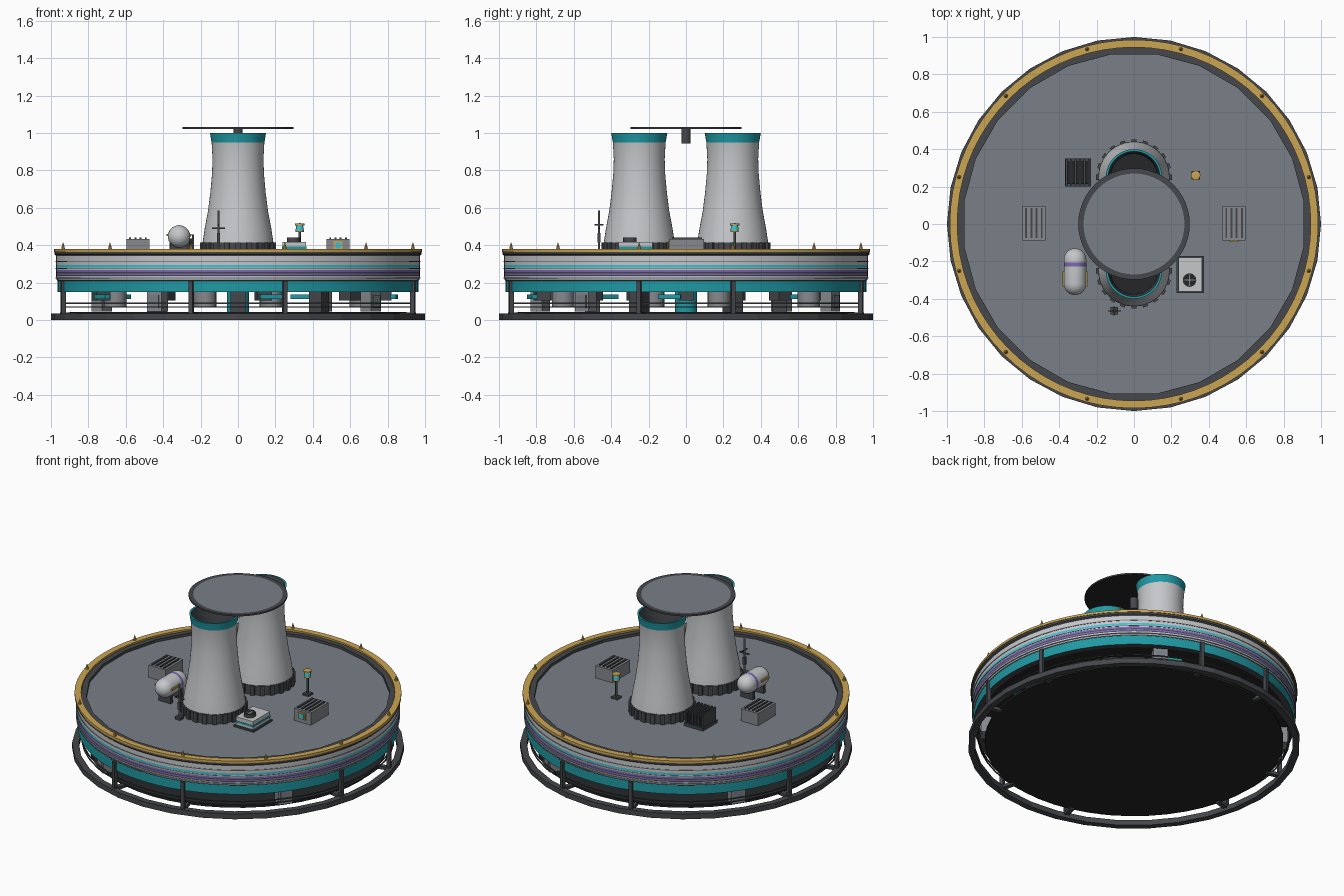
import bpy, bmesh, math
from math import sin, cos, pi, radians
from mathutils import Matrix, Vector

if "Cube" in bpy.data.objects:
    bpy.data.objects.remove(bpy.data.objects["Cube"], do_unlink=True)


def material(name, r, g, b):
    m = bpy.data.materials.new(name)
    m.use_nodes = True
    m.diffuse_color = (r, g, b, 1)
    m.node_tree.nodes["Principled BSDF"].inputs["Base Color"].default_value = (r, g, b, 1)
    return m


LIGHT = material("light grey", .56, .57, .59)
MID = material("mid grey", .24, .25, .27)
DECK = material("deck grey", .19, .215, .245)
DARK = material("dark grey", .06, .063, .07)
BLACK = material("black", .018, .019, .021)
TEAL = material("teal", .014, .32, .37)
CYAN = material("cyan", .04, .55, .68)
PURPLE = material("purple", .2, .14, .45)
YELLOW = material("yellow", .6, .38, .085)


def finish(name, bm, mats, smooth=False):
    bmesh.ops.recalc_face_normals(bm, faces=bm.faces[:])
    mesh = bpy.data.meshes.new(name)
    bm.to_mesh(mesh)
    bm.free()
    for m in mats:
        mesh.materials.append(m)
    ob = bpy.data.objects.new(name, mesh)
    bpy.context.collection.objects.link(ob)
    if smooth:
        bpy.ops.object.select_all(action='DESELECT')
        ob.select_set(True)
        bpy.context.view_layer.objects.active = ob
        bpy.ops.object.shade_smooth_by_angle(angle=radians(32))
    return ob


def lathe(name, profile, segs=64, at=(0, 0), turn=0, smooth=True, loop=True):
    """Spin (radius, z, material) points; each material covers the band after its point."""
    bm = bmesh.new()
    mats = list(dict.fromkeys(p[2] for p in profile))
    rings = []
    for r, z, _ in profile:
        if r == 0:
            rings.append([bm.verts.new((at[0], at[1], z))] * segs)
        else:
            rings.append([bm.verts.new((at[0] + r * cos(turn + 2 * pi * i / segs),
                                        at[1] + r * sin(turn + 2 * pi * i / segs), z))
                          for i in range(segs)])
    for k in range(len(profile) if loop else len(profile) - 1):
        a, b = rings[k], rings[(k + 1) % len(rings)]
        for i in range(segs):
            j = (i + 1) % segs
            corners = list(dict.fromkeys([a[i], a[j], b[j], b[i]]))
            if len(corners) > 2:
                bm.faces.new(corners).material_index = mats.index(profile[k][2])
    return finish(name, bm, mats, smooth)


def ring(name, r0, r1, z0, z1, mat, segs=64, **kw):
    return lathe(name, [(r0, z0, mat), (r1, z0, mat), (r1, z1, mat), (r0, z1, mat)], segs, **kw)


def disc(name, r, z0, z1, mat, segs=24, **kw):
    return lathe(name, [(0, z0, mat), (r, z0, mat), (r, z1, mat), (0, z1, mat)], segs,
                 loop=False, **kw)


def boxes(name, items, mat):
    """Items are (centre, size, turn about z)."""
    bm = bmesh.new()
    for c, s, a in items:
        bmesh.ops.create_cube(bm, size=1, matrix=Matrix.Translation(c) @
                              Matrix.Rotation(a, 4, 'Z') @ Matrix.Diagonal((*s, 1)))
    return finish(name, bm, [mat])


def polar(r, deg, z):
    """Degrees run from the front towards +x."""
    return Vector((r * sin(radians(deg)), -r * cos(radians(deg)), z))


def around(r, z, size, angles):
    return [(polar(r, d, z), size, radians(d)) for d in angles]


# Ground ring, floor and posts
ring("base_ring", .96, 1.0, 0, .035, DARK, 32, smooth=False)
disc("floor_plate", .9, .03, .042, BLACK, 48)
post_angles = [q + s for q in (0, 90, 180, 270) for s in (-15, 15)]
boxes("support_posts", around(.968, .12, (.024, .024, .18), post_angles), DARK)
boxes("floor_brackets", around(.93, .03, (.03, .1, .02), post_angles), DARK)
for i, z in enumerate((.07, .09)):
    ring(f"guard_rail_{i}", .937, .944, z - .003, z + .003, DARK, 48)

# Machinery between floor and hull
pods = (-29, 53, 150, 235)
boxes("equipment_cabinets", around(.89, .1, (.09, .07, .11), pods), MID)
boxes("cabinet_panels", around(.928, .1, (.06, .006, .07), pods), DECK)
boxes("hanging_units", around(.78, .13, (.08, .08, .05), range(10, 370, 40)), DARK)
boxes("cable_trays", around(.84, .125, (.12, .03, .025), range(-60, 300, 72)), TEAL)
boxes("inner_columns", around(.5, .1, (.08, .08, .12), range(0, 360, 60)), DARK)
disc("central_core", .06, .04, .16, TEAL)
for i, a in enumerate((15, 105, 195, 285)):
    p = polar(.68, a, 0)
    disc(f"machine_drum_{i}", .06, .07, .16, MID, at=(p.x, p.y))

# Round hull with coloured bands
lathe("hull", [(0, .15, BLACK), (.93, .15, DARK), (.966, .15, TEAL), (.966, .21, DARK),
               (.97, .215, LIGHT), (.974, .235, DARK), (.974, .241, PURPLE),
               (.974, .25, DARK), (.974, .256, PURPLE), (.974, .267, LIGHT),
               (.974, .281, CYAN), (.974, .293, LIGHT), (.974, .345, DARK),
               (.982, .352, DARK), (.982, .365, DARK), (.92, .365, DARK),
               (.92, .345, DARK), (0, .345, DARK)], 72, loop=False)
for i, z in enumerate((.222, .272, .31)):
    ring(f"hull_band_{i}", .96, .977, z, z + .005, MID, 72)
disc("deck", .925, .34, .352, DECK, 24, turn=pi / 24, smooth=False)
ring("deck_kerb", .915, .95, .345, .37, DARK, 24, turn=pi / 24, smooth=False)
ring("rim_rail", .945, .985, .365, .38, YELLOW, 72)
for i in range(12):
    p = polar(.968, 15 + 30 * i, 0)
    lathe(f"rim_spike_{i}", [(0, .38, YELLOW), (.01, .38, YELLOW), (.007, .395, YELLOW),
                             (0, .418, YELLOW)], 8, at=(p.x, p.y), smooth=False, loop=False)

# Twin cooling towers
outer = [(.19, .41), (.178, .49), (.161, .58), (.148, .68), (.139, .78), (.136, .86), (.141, .95)]
for side, y in (("front", -.25), ("back", .25)):
    wall = [(r, z, LIGHT) for r, z in outer[:-1]] + [(.141, .95, TEAL), (.15, 1, TEAL)]
    inner = [(.138, 1, DARK)] + [(r - .012, z, DARK) for r, z in reversed(outer)]
    lathe(f"{side}_tower", wall + inner, 48, at=(0, y))
    ring(f"{side}_tower_base", .14, .192, .35, .415, DARK, 24, at=(0, y), smooth=False)
    disc(f"{side}_tower_grille", .17, .42, .43, BLACK, at=(0, y))
    ribs = [(polar(.193, d, .382) + Vector((0, y, 0)), (.028, .018, .066), radians(d))
            for d in range(0, 360, 18)]
    boxes(f"{side}_tower_ribs", ribs, DARK)

# Landing pad above the towers
lathe("landing_pad", [(0, 1.022, BLACK), (.298, 1.022, DARK), (.298, 1.032, DARK),
                      (.27, 1.032, DECK), (0, 1.032, DECK)], 48, loop=False)
disc("pad_hub", .025, .945, 1.025, DARK)

# Slatted vent boxes
for side, x in (("left", .535), ("right", -.535)):
    boxes(f"{side}_vent_box", [((x, .005, .392), (.124, .184, .084), 0)], MID)
    boxes(f"{side}_vent_slats", [((x - .042 + .028 * i, .005, .437), (.01, .16, .008), 0)
                                 for i in range(4)], DARK)
boxes("vent_emblem_plate", [((.535, -.09, .4), (.05, .008, .046), 0)], YELLOW)
boxes("vent_emblem_bars", [((.535, -.093, .4), (.03, .008, .03), 0)], CYAN)

# Finned radiator
boxes("radiator_base", [((-.3, .275, .362), (.14, .15, .02), 0)], DARK)
boxes("radiator_core", [((-.3, .275, .4), (.12, .12, .07), 0)], BLACK)
boxes("radiator_fins", [((-.36 + .024 * i, .275, .41), (.01, .14, .095), 0) for i in range(6)], DARK)

# Storage tank lying along y
R, half = .06, .065
arc = [radians(a) for a in range(0, 91, 15)]
tank = [(R * sin(a), -half - R * cos(a), LIGHT) for a in arc]
tank += [(R, .028, PURPLE), (R, .048, LIGHT)]
tank += [(R * cos(a), half + R * sin(a), LIGHT) for a in arc]
tank[0], tank[-1] = (0, -half - R, LIGHT), (0, half + R, LIGHT)
ob = lathe("storage_tank", tank, 32, loop=False)
ob.rotation_euler = (-pi / 2, 0, 0)
ob.location = (-.315, -.255, .447)
boxes("tank_saddles", [((-.315, y, .378), (.09, .025, .06), 0) for y in (-.31, -.2)], DARK)
boxes("tank_side_rails", [((-.315 + s * .062, -.295, .455), (.008, .08, .012), 0)
                          for s in (-1, 1)], YELLOW)

# Air handling unit with a fan
boxes("fan_unit_base", [((.3, -.27, .357), (.146, .2, .014), 0)], DARK)
boxes("fan_unit_body", [((.3, -.27, .39), (.126, .18, .056), 0)], LIGHT)
boxes("fan_unit_stripe", [((.3, -.27, .386), (.13, .184, .012), 0)], TEAL)
ring("fan_housing", .028, .036, .415, .442, DARK, 24, at=(.297, -.3))
disc("fan_floor", .03, .415, .424, BLACK, at=(.297, -.3))
boxes("fan_blades", [((.297, -.3, .434), (.06, .012, .006), a) for a in (0, pi / 2)], MID)

# Beacon lamp
boxes("beacon_base", [((.33, .26, .357), (.045, .045, .014), 0)], DARK)
disc("beacon_pole", .007, .35, .47, DARK, 12, at=(.33, .26))
lathe("beacon_lamp", [(0, .47, YELLOW), (.022, .47, YELLOW), (.022, .48, CYAN), (.02, .495, CYAN),
                      (.018, .505, YELLOW), (.025, .505, YELLOW), (.025, .515, YELLOW),
                      (0, .518, YELLOW)], 16, at=(.33, .26), loop=False)

# Antenna mast
disc("mast_pole", .005, .35, .585, MID, 10, at=(-.105, -.465))
boxes("mast_base", [((-.105, -.465, .36), (.04, .04, .02), 0)], DARK)
boxes("mast_crossarms", [((-.105, -.465, .49), (.07, .007, .008), 0),
                         ((-.105, -.465, .51), (.007, .05, .008), 0),
                         ((-.105, -.465, .44), (.016, .016, .05), 0)], DARK)
